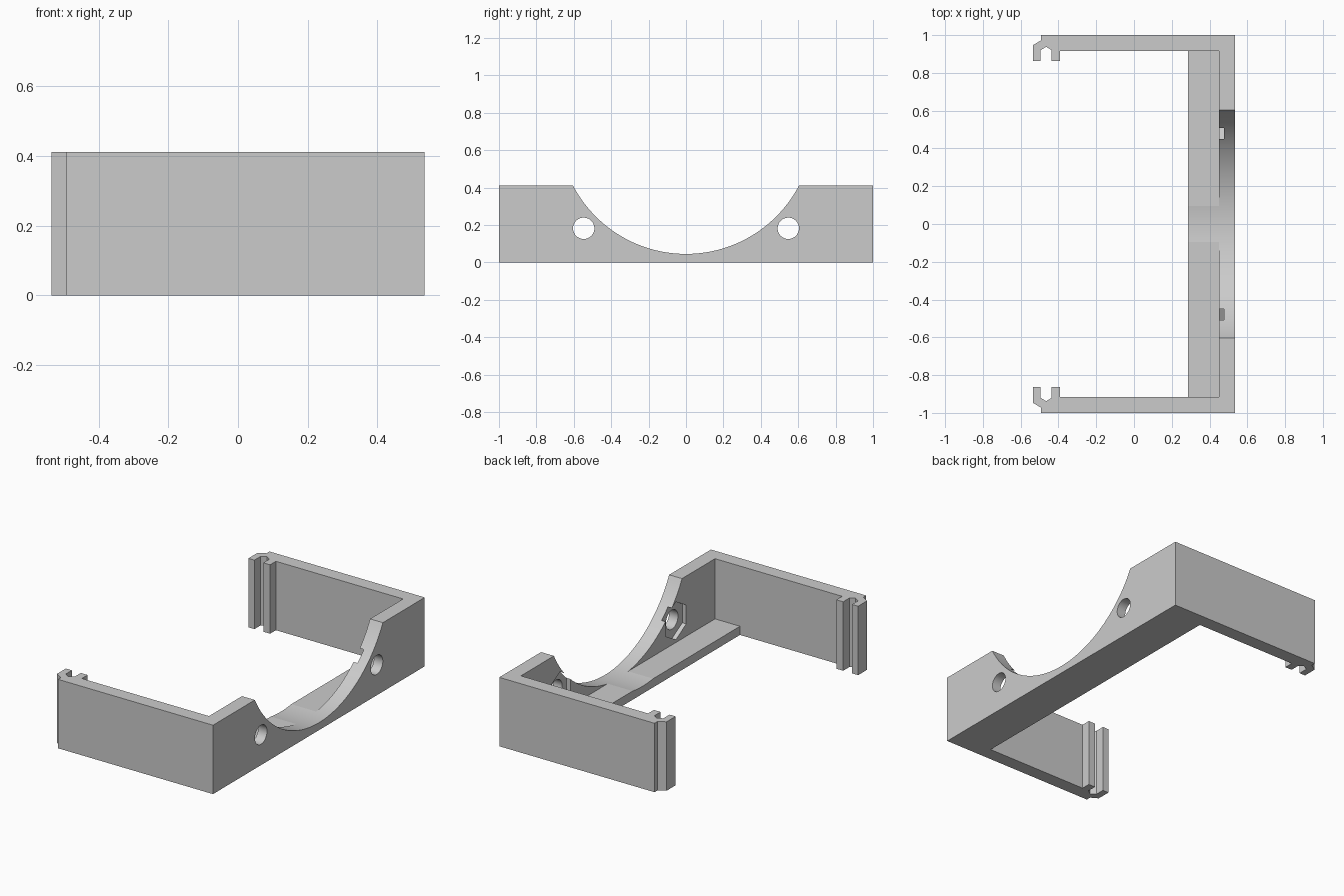
import bpy
import bmesh
from math import radians, pi
from mathutils import Matrix

HEIGHT = 0.412
PLATE_IN, PLATE_OUT = 0.45, 0.535

if "Cube" in bpy.data.objects:
    bpy.data.objects.remove(bpy.data.objects["Cube"], do_unlink=True)

grey = bpy.data.materials.new("plain grey")
grey.use_nodes = True
COLOUR = (0.6, 0.6, 0.6, 1)
grey.diffuse_color = COLOUR
grey.node_tree.nodes["Principled BSDF"].inputs["Base Color"].default_value = COLOUR


def make_object(name, bm):
    bmesh.ops.recalc_face_normals(bm, faces=bm.faces[:])
    mesh = bpy.data.meshes.new(name)
    bm.to_mesh(mesh)
    bm.free()
    mesh.materials.append(grey)
    obj = bpy.data.objects.new(name, mesh)
    bpy.context.collection.objects.link(obj)
    return obj


def prism(name, outline, height):
    """Extrude a plan outline upwards from the ground."""
    bm = bmesh.new()
    face = bm.faces.new([bm.verts.new((x, y, 0)) for x, y in outline])
    top = bmesh.ops.extrude_face_region(bm, geom=[face])["geom"]
    bmesh.ops.translate(bm, vec=(0, 0, height),
                        verts=[v for v in top if isinstance(v, bmesh.types.BMVert)])
    return make_object(name, bm)


def rod(name, radius, sides, x0, x1, y, z, turn=0):
    """Cylinder along x from x0 to x1."""
    bm = bmesh.new()
    bmesh.ops.create_cone(bm, cap_ends=True, segments=sides,
                          radius1=radius, radius2=radius, depth=x1 - x0)
    place = (Matrix.Translation(((x0 + x1) / 2, y, z))
             @ Matrix.Rotation(pi / 2, 4, 'Y') @ Matrix.Rotation(turn, 4, 'Z'))
    bmesh.ops.transform(bm, matrix=place, verts=bm.verts[:])
    return make_object(name, bm)


def combine(target, tool, operation):
    """Apply a boolean and discard the tool."""
    mod = target.modifiers.new(operation.lower(), 'BOOLEAN')
    mod.operation = operation
    mod.solver = 'EXACT'
    mod.object = tool
    bpy.context.view_layer.objects.active = target
    bpy.ops.object.modifier_apply(modifier=mod.name)
    bpy.data.objects.remove(tool, do_unlink=True)


# Frame: end plate with two side arms, each ending in a notched clip
half = [(PLATE_OUT, 1), (-0.492, 1), (-0.492, 0.972), (-0.535, 0.947),
        (-0.535, 0.862), (-0.495, 0.862), (-0.495, 0.92), (-0.465, 0.938),
        (-0.436, 0.92), (-0.436, 0.862), (-0.391, 0.862), (-0.391, 0.917),
        (PLATE_IN, 0.917)]
frame = prism("bracket_frame", half + [(x, -y) for x, y in reversed(half)], HEIGHT)

# Ledge along the foot of the end plate
ledge = prism("ledge", [(0.285, -0.94), (0.48, -0.94), (0.48, 0.94), (0.285, 0.94)], 0.052)
combine(frame, ledge, 'UNION')

# Round saddle cut
combine(frame, rod("saddle_cutter", 0.682, 160, 0.1, 0.7, 0, 0.727), 'DIFFERENCE')

# Bolt holes with hexagonal nut pockets on the inner face
for side in (-1, 1):
    y, z = side * 0.547, 0.182
    combine(frame, rod("bolt_cutter", 0.057, 96, 0.4, 0.6, y, z), 'DIFFERENCE')
    combine(frame, rod("nut_cutter", 0.113, 6, 0.4, 0.476, y, z, pi / 2), 'DIFFERENCE')

# Smooth curved cuts, crisp edges elsewhere
bpy.ops.object.select_all(action='DESELECT')
frame.select_set(True)
bpy.context.view_layer.objects.active = frame
bpy.ops.object.shade_smooth_by_angle(angle=radians(5))
